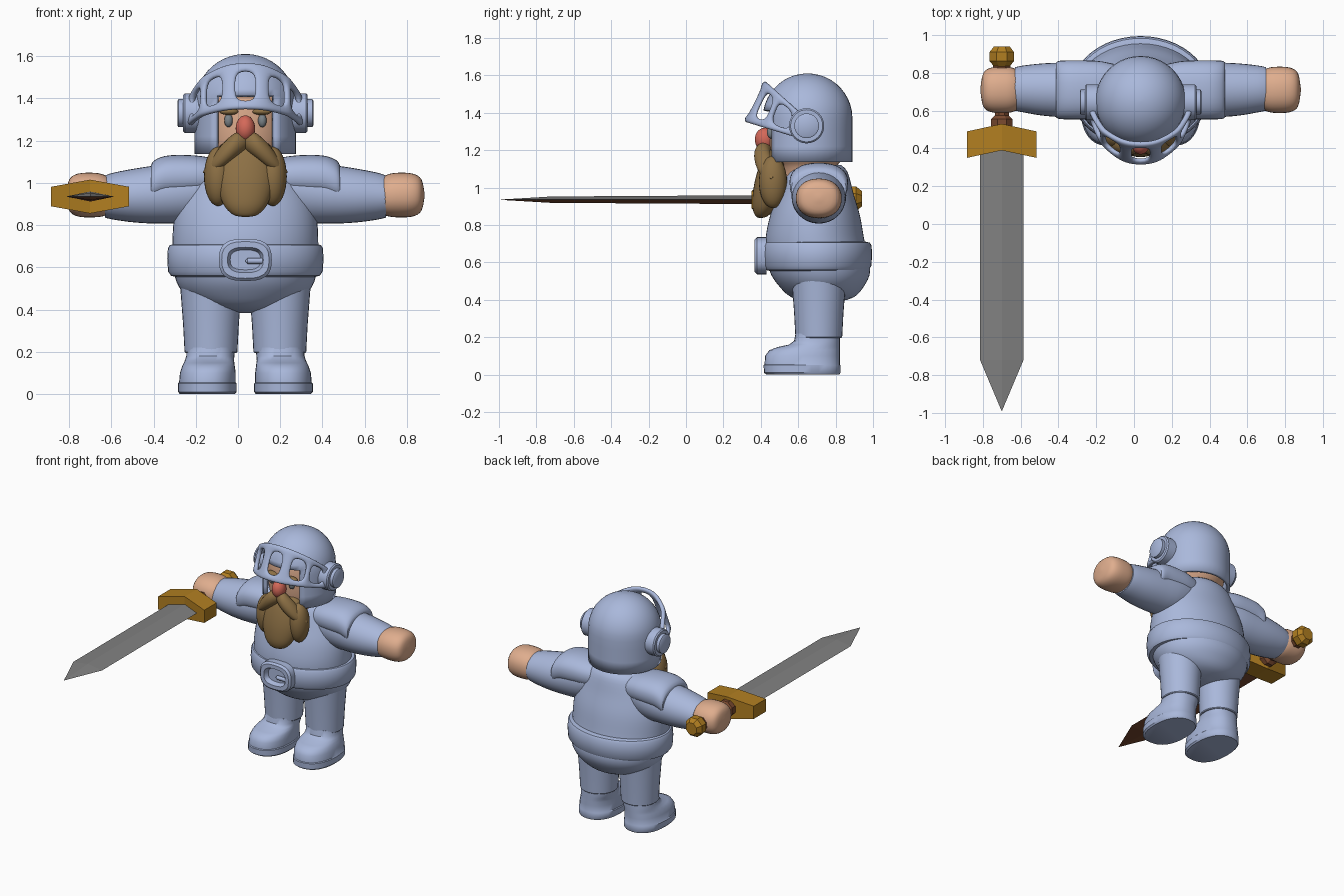
import bpy, bmesh, math
from mathutils import Vector

if "Cube" in bpy.data.objects:
    bpy.data.objects.remove(bpy.data.objects["Cube"])

CX = 0.035          # body centre line
SWX, SWZ = -0.70, 0.935  # sword axis


def material(name, r, g, b):
    m = bpy.data.materials.new(name)
    m.use_nodes = True
    m.diffuse_color = (r, g, b, 1)
    m.node_tree.nodes["Principled BSDF"].inputs["Base Color"].default_value = (r, g, b, 1)
    return m


STEEL = material("blue_steel", 0.40, 0.48, 0.71)
SKIN = material("skin", 0.74, 0.42, 0.27)
NOSE = material("red_nose", 0.66, 0.14, 0.10)
HAIR = material("brown_hair", 0.27, 0.165, 0.06)
BRASS = material("brass", 0.44, 0.21, 0.015)
LEATHER = material("grip_leather", 0.20, 0.07, 0.03)
BLADE = material("blade_grey", 0.22, 0.22, 0.22)
EYE = material("eye_grey", 0.20, 0.23, 0.25)


def finish(name, bm, mat, smooth=True, angle=40):
    bmesh.ops.recalc_face_normals(bm, faces=bm.faces)
    mesh = bpy.data.meshes.new(name)
    bm.to_mesh(mesh)
    bm.free()
    mesh.materials.append(mat)
    ob = bpy.data.objects.new(name, mesh)
    bpy.context.collection.objects.link(ob)
    if smooth:
        bpy.ops.object.select_all(action='DESELECT')
        ob.select_set(True)
        bpy.context.view_layer.objects.active = ob
        bpy.ops.object.shade_smooth_by_angle(angle=math.radians(angle))
    return ob


def spline(rings, steps):
    """Smooth the list of rings with a Catmull-Rom curve."""
    out = []
    for i in range(len(rings) - 1):
        p = [rings[max(0, min(len(rings) - 1, i + d))] for d in (-1, 0, 1, 2)]
        for k in range(steps):
            t = k / steps
            out.append([0.5 * (2 * b + (c - a) * t + (2 * a - 5 * b + 4 * c - d) * t * t
                               + (3 * b - a - 3 * c + d) * t ** 3) for a, b, c, d in zip(*p)])
    return out + [rings[-1]]


def loft_mesh(axis, rings, n=32, steps=1, power=2, phase=0.0, caps=True):
    """Skin rings (position, centre 1, centre 2, radius 1, radius 2) along an axis."""
    bm = bmesh.new()
    loops = []
    for t, c1, c2, r1, r2 in (spline(rings, steps) if steps > 1 else rings):
        loop = []
        for k in range(n):
            a = 2 * math.pi * k / n + phase
            u, v = [math.copysign(abs(f) ** (2 / power), f) for f in (math.cos(a), math.sin(a))]
            u, v = c1 + max(r1, 0.001) * u, c2 + max(r2, 0.001) * v
            loop.append(bm.verts.new({'x': (t, u, v), 'y': (u, t, v), 'z': (u, v, t)}[axis]))
        loops.append(loop)
    for a, b in zip(loops, loops[1:]):
        for k in range(n):
            bm.faces.new((a[k], a[(k + 1) % n], b[(k + 1) % n], b[k]))
    if caps:
        bm.faces.new(loops[0])
    bm.faces.new(loops[-1])
    return bm


def loft(name, mat, axis, rings, smooth=True, **kw):
    return finish(name, loft_mesh(axis, rings, **kw), mat, smooth)


def side_loft(name, mat, s, rings, **kw):
    """Loft along x, with positions measured outward from the centre line."""
    return loft(name, mat, 'x', [(CX + s * r[0], *r[1:]) for r in rings], **kw)


def ball(name, mat, centre, radii):
    bm = bmesh.new()
    bmesh.ops.create_uvsphere(bm, u_segments=24, v_segments=16, radius=1)
    bmesh.ops.scale(bm, vec=radii, verts=bm.verts)
    bmesh.ops.translate(bm, vec=centre, verts=bm.verts)
    return finish(name, bm, mat)


# Torso and belt
loft("torso", STEEL, 'z', [(z, CX, y, rx, ry) for z, y, rx, ry in (
    (0.383, 0.73, 0.03, 0.05), (0.41, 0.73, 0.18, 0.16), (0.47, 0.725, 0.285, 0.225),
    (0.56, 0.715, 0.335, 0.27), (0.71, 0.69, 0.345, 0.265), (0.85, 0.69, 0.335, 0.24),
    (0.97, 0.695, 0.295, 0.20), (1.08, 0.70, 0.23, 0.165), (1.12, 0.70, 0.16, 0.13))],
    n=48, steps=4)
loft("belt", STEEL, 'z', [(z, CX, 0.70, 0.37 - d, 0.295 - d) for z, d in (
    (0.555, 0.04), (0.56, 0.018), (0.58, 0.004), (0.64, 0), (0.69, 0.003), (0.705, 0.012),
    (0.712, 0.04))], n=48)

# Buckle frame with its prong
loft("buckle", STEEL, 'y', [(y, CX, 0.635, rx, rx - 0.025) for y, rx in (
    (0.43, 0.125), (0.38, 0.125), (0.367, 0.112), (0.367, 0.085), (0.40, 0.072))], n=24, power=2.8)
loft("buckle_prong", STEEL, 'x', [(CX + x, 0.385, 0.63, r, r) for x, r in (
    (0.0, 0.004), (0.01, 0.014), (0.06, 0.014), (0.08, 0.014))], n=12)

for s, side in ((-1, "right"), (1, "left")):
    # Leg and boot
    loft(side + "_leg", STEEL, 'z', [(z, CX + s * 0.163, 0.71, r, r) for z, r in (
        (0.195, 0.12), (0.20, 0.125), (0.33, 0.132), (0.50, 0.145))])
    loft(side + "_boot", STEEL, 'z', [
        (z, CX + s * dx, (front + back) / 2, rx, (back - front) / 2)
        for z, dx, front, back, rx in (
            (0.0, 0.18, 0.43, 0.82, 0.13), (0.01, 0.18, 0.417, 0.825, 0.139),
            (0.05, 0.18, 0.415, 0.825, 0.139), (0.055, 0.18, 0.42, 0.823, 0.134),
            (0.10, 0.178, 0.423, 0.823, 0.132), (0.13, 0.175, 0.445, 0.823, 0.125),
            (0.147, 0.172, 0.49, 0.823, 0.12), (0.16, 0.17, 0.55, 0.823, 0.116),
            (0.18, 0.166, 0.578, 0.823, 0.114), (0.22, 0.163, 0.586, 0.823, 0.114))], power=2.3)

    # Sleeve, shoulder plate and fist
    side_loft(side + "_sleeve", STEEL, s, [
        (0.10, 0.70, 0.99, 0.13, 0.12), (0.25, 0.71, 0.965, 0.145, 0.15),
        (0.40, 0.71, 0.947, 0.145, 0.14), (0.52, 0.712, 0.94, 0.138, 0.128),
        (0.62, 0.715, 0.937, 0.124, 0.112), (0.665, 0.715, 0.935, 0.115, 0.10)], steps=3)
    side_loft(side + "_shoulder_plate", STEEL, s, [
        (0.08, 0.71, 1.02, 0.12, 0.08), (0.20, 0.71, 1.03, 0.15, 0.095),
        (0.30, 0.71, 1.03, 0.156, 0.102), (0.38, 0.71, 1.025, 0.156, 0.102),
        (0.43, 0.71, 1.005, 0.154, 0.102), (0.447, 0.71, 0.995, 0.146, 0.09)],
        steps=3, power=2.3)
    side_loft(side + "_fist", SKIN, s, [
        (0.62, 0.71, 0.94, 0.08, 0.07), (0.66, 0.71, 0.94, 0.11, 0.094),
        (0.71, 0.71, 0.942, 0.122, 0.105), (0.79, 0.71, 0.942, 0.118, 0.102),
        (0.833, 0.71, 0.942, 0.088, 0.075), (0.848, 0.71, 0.942, 0.01, 0.01)],
        steps=4, power=2.2)

    # Visor hinge
    side_loft(side + "_hinge", STEEL, s, [(x, 0.645, 1.33, r, r) for x, r in (
        (0.20, 0.094), (0.287, 0.094), (0.295, 0.086), (0.295, 0.066), (0.317, 0.066),
        (0.322, 0.058))])

    # Eye, brow, whiskers
    ball(side + "_eye", EYE, (CX + s * 0.08, 0.453, 1.295), (0.02, 0.02, 0.032))
    ball(side + "_brow", HAIR, (CX + s * 0.078, 0.45, 1.337), (0.045, 0.025, 0.016))
    ball(side + "_beard_lobe", HAIR, (CX + s * 0.13, 0.465, 1.03), (0.066, 0.075, 0.14))
    side_loft(side + "_moustache", HAIR, s, [
        (-0.02, 0.44, 1.20, 0.02, 0.02), (0.0, 0.43, 1.197, 0.04, 0.042),
        (0.05, 0.41, 1.177, 0.045, 0.058), (0.11, 0.42, 1.127, 0.045, 0.055),
        (0.16, 0.44, 1.08, 0.035, 0.034), (0.20, 0.46, 1.05, 0.004, 0.004)], n=20, steps=4)

# Head, nose and beard
loft("head", SKIN, 'z', [(z, CX, 0.65, r, r) for z, r in (
    (1.02, 0.14), (1.11, 0.155), (1.17, 0.195), (1.30, 0.206), (1.42, 0.195), (1.50, 0.14),
    (1.54, 0.04))], steps=3)
ball("nose", NOSE, (CX, 0.42, 1.257), (0.046, 0.052, 0.062))
loft("beard", HAIR, 'z', [(z, CX, y, rx, ry) for z, y, rx, ry in (
    (0.838, 0.40, 0.01, 0.01), (0.85, 0.405, 0.06, 0.035), (0.90, 0.42, 0.105, 0.065),
    (0.99, 0.44, 0.135, 0.08), (1.08, 0.46, 0.14, 0.08), (1.16, 0.48, 0.13, 0.07),
    (1.20, 0.49, 0.09, 0.05))], steps=4)

# Helmet shell with a face opening
heights = [(z, 0.24) for z in (1.137, 1.22, 1.31, 1.37)]
heights += [(1.37 + 0.24 * math.sin(a), 0.24 * math.cos(a))
            for a in (math.radians(d) for d in range(10, 90, 8))] + [(1.61, 0.005)]
bm = loft_mesh('z', [(z, CX, 0.65, r, r) for z, r in heights], n=40, caps=False)
opening = [f for f in bm.faces if f.calc_center_median().z < 1.41
           and f.calc_center_median().y < 0.65 and abs(f.calc_center_median().x - CX) < 0.14]
bmesh.ops.delete(bm, geom=opening, context='FACES')
helmet = finish("helmet", bm, STEEL)
shell = helmet.modifiers.new("shell", 'SOLIDIFY')
shell.thickness = 0.022
shell.offset = -1

# Raised visor: a tapered band with rounded slots
slots = (-62, -35, 0, 35, 62)
cols = [-95, -82] + [c + d for c in slots for d in (-10, 10)] + [82, 95]
rows = (0, 0.17, 0.5, 0.83, 1)
bm = bmesh.new()
grid = []
for deg in cols:
    a = math.radians(deg)
    low = Vector((CX + 0.268 * math.sin(a), 0.645 - 0.33 * math.cos(a), 1.25 + 0.10 * math.cos(a)))
    top = Vector((CX + 0.262 * math.sin(a), 0.645 - 0.22 * math.cos(a), 1.37 + 0.20 * math.cos(a)))
    grid.append([bm.verts.new(low.lerp(top, v)) for v in rows])
for i in range(len(cols) - 1):
    is_slot = (cols[i] + cols[i + 1]) / 2 in slots
    for j in range(len(rows) - 1):
        if not (is_slot and j in (1, 2)):
            bm.faces.new((grid[i][j], grid[i + 1][j], grid[i + 1][j + 1], grid[i][j + 1]))
visor = finish("visor", bm, STEEL, angle=180)
thick = visor.modifiers.new("thickness", 'SOLIDIFY')
thick.thickness = 0.032
thick.offset = 0
visor.modifiers.new("rounding", 'SUBSURF').levels = 2
visor.modifiers["rounding"].render_levels = 2

# Sword: diamond-section blade with a leather-coloured underside
blade = loft("blade", BLADE, 'y', [(y, SWX, SWZ, rx, rz) for y, rx, rz in (
    (0.45, 0.115, 0.024), (-0.72, 0.115, 0.017), (-0.99, 0.001, 0.001))], smooth=False, n=4)
blade.data.materials.append(LEATHER)
for p in blade.data.polygons:
    p.material_index = int(p.normal.z < -0.1)

# Chevron guard, grip and pommel
R2 = math.sqrt(2)
loft("guard", BRASS, 'x', [(SWX + x, y, SWZ, 0.07 * R2, h * R2) for x, y, h in (
    (-0.185, 0.42, 0.046), (0, 0.46, 0.08), (0.185, 0.42, 0.046))],
    smooth=False, n=4, phase=math.pi / 4)
loft("grip", LEATHER, 'y', [(y, SWX, SWZ, r, r) for y, r in (
    (0.50, 0.062), (0.555, 0.062), (0.575, 0.04), (0.81, 0.04), (0.82, 0.05), (0.85, 0.05))],
    smooth=False, n=8, phase=math.pi / 8)
loft("pommel", BRASS, 'y', [(y, SWX, SWZ + 0.005, r, r) for y, r in (
    (0.835, 0.045), (0.862, 0.07), (0.91, 0.07), (0.94, 0.045))],
    smooth=False, n=8, phase=math.pi / 8)
